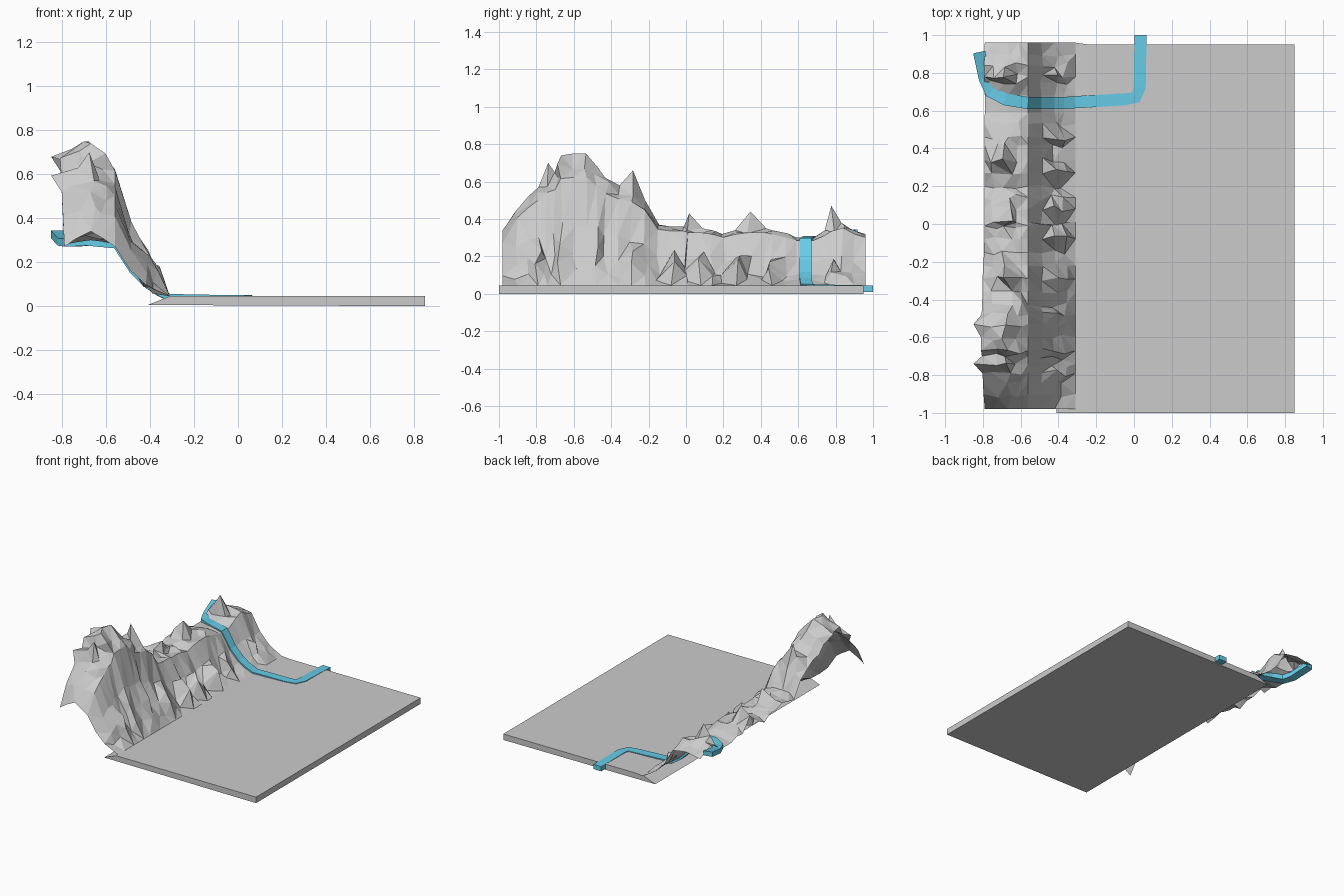
import bpy, bmesh, random
from mathutils import Vector

random.seed(7)
default = bpy.data.objects.get("Cube")
if default:
    bpy.data.objects.remove(default, do_unlink=True)


def material(name, rgb):
    mat = bpy.data.materials.new(name)
    mat.use_nodes = True
    colour = (*rgb, 1)
    mat.diffuse_color = colour
    mat.node_tree.nodes["Principled BSDF"].inputs["Base Color"].default_value = colour
    return mat


rock = material("rock grey", (0.6, 0.6, 0.6))
water = material("water blue", (0.135, 0.6, 0.8))


def finish(bm, name, mat):
    mesh = bpy.data.meshes.new(name)
    bm.to_mesh(mesh)
    bm.free()
    mesh.materials.append(mat)
    obj = bpy.data.objects.new(name, mesh)
    bpy.context.collection.objects.link(obj)
    return obj


def loft(bm, sections, closed):
    """Join a row of equal cross-sections with quads."""
    rings = [[bm.verts.new(p) for p in s] for s in sections]
    count = len(rings[0])
    for a, b in zip(rings, rings[1:]):
        for i in range(count if closed else count - 1):
            j = (i + 1) % count
            bm.faces.new((a[i], a[j], b[j], b[i]))
    if closed:
        bm.faces.new(rings[0][::-1])
        bm.faces.new(rings[-1])


# Flat ground slab with a bevelled edge tucked under the cliff
bm = bmesh.new()
profile = [(-0.41, 0.005), (-0.31, 0.045), (0.85, 0.045), (0.85, 0)]
loft(bm, [[(x, y, z) for x, z in profile] for y in (-1, 0.95)], True)
bmesh.ops.recalc_face_normals(bm, faces=bm.faces)
finish(bm, "ground_slab", rock)

# Cliff skyline: distance along the ridge, ridge height, extra peak height
ridge = [
    (-0.98, 0.34, 0), (-0.9, 0.45, 0), (-0.84, 0.52, 0), (-0.79, 0.57, 0),
    (-0.74, 0.63, 0.07), (-0.7, 0.65, 0), (-0.67, 0.74, 0), (-0.6, 0.75, 0),
    (-0.53, 0.75, 0), (-0.48, 0.68, 0), (-0.43, 0.62, 0), (-0.36, 0.58, 0),
    (-0.29, 0.56, 0.1), (-0.22, 0.5, 0), (-0.15, 0.37, 0), (-0.08, 0.36, 0),
    (-0.01, 0.36, 0), (0.01, 0.35, 0.08), (0.08, 0.35, 0), (0.14, 0.34, 0),
    (0.2, 0.32, 0), (0.27, 0.34, 0), (0.34, 0.35, 0.09), (0.42, 0.35, 0),
    (0.46, 0.34, 0), (0.53, 0.32, 0), (0.59, 0.3, 0), (0.64, 0.3, 0),
    (0.68, 0.3, 0), (0.74, 0.33, 0), (0.78, 0.36, 0.11), (0.84, 0.38, 0),
    (0.9, 0.34, 0), (0.96, 0.32, 0),
]


def cliff_section(index, y, height, peak):
    calm = abs(y - 0.64) < 0.07
    amount = 0 if calm or abs(y) > 0.95 else 1
    wobble = lambda size: random.uniform(-size, size) * amount
    tall = min(max((height - 0.3) / 0.45, 0), 1)
    # the outer rim flares outward beside the highest summit
    flare = 0.06 if y in (-0.74, -0.53) else 0.02 * tall * amount
    rim = 0.28 + 0.4 * tall
    outcrop = amount * (index % 3 == 0) * random.uniform(0.04, 0.12)
    shoulder = height * (0.95 - 0.12 * tall)
    if abs(y + 0.98) < 0.01:
        rim, shoulder = 0.27, 0.27
    return [
        (-0.79 - flare, y, rim + wobble(0.02)),
        (-0.74 + wobble(0.02), y + wobble(0.02), (rim + height) / 2 + peak * 0.4),
        (-0.67 + wobble(0.03), y + wobble(0.01), height + peak),
        (-0.61 + wobble(0.02), y + wobble(0.02), (height + shoulder) / 2 + wobble(0.02)),
        (-0.56, y, shoulder),
        (-0.49 + wobble(0.01), y + wobble(0.015), shoulder * 0.6 + wobble(0.02)),
        (-0.42 + wobble(0.02), y + wobble(0.02), shoulder * 0.36 + outcrop + wobble(0.03)),
        (-0.37 + wobble(0.02), y + wobble(0.02), 0.04 + shoulder * 0.12 + outcrop + wobble(0.02)),
        (-0.31, y, 0.045),
        (-0.24, min(max(y, -1), 0.95), 0.046),
    ]


# Jagged open cliff sheet
bm = bmesh.new()
loft(bm, [cliff_section(i, *row) for i, row in enumerate(ridge)], False)
bmesh.ops.triangulate(bm, faces=bm.faces)
bmesh.ops.recalc_face_normals(bm, faces=bm.faces)
if sum(f.normal.z for f in bm.faces) < 0:
    bmesh.ops.reverse_faces(bm, faces=bm.faces)
finish(bm, "cliff", rock)

# River ribbon running over the cliff, across the ground and off the back edge
course = [Vector(p) for p in (
    (-0.82, 0.91, 0.345), (-0.79, 0.77, 0.31), (-0.76, 0.7, 0.305),
    (-0.68, 0.66, 0.31), (-0.56, 0.64, 0.298), (-0.49, 0.64, 0.185),
    (-0.42, 0.64, 0.117), (-0.37, 0.64, 0.085), (-0.31, 0.645, 0.055),
    (-0.05, 0.66, 0.05), (0.01, 0.67, 0.05), (0.03, 0.72, 0.05),
    (0.035, 1, 0.045),
)]
half_width, depth = 0.032, 0.035
sections = []
for i, p in enumerate(course):
    before, after = course[max(i - 1, 0)], course[min(i + 1, len(course) - 1)]
    along = (after - before).normalized()
    side = Vector((-along.y, along.x, 0)).normalized() * half_width
    down = Vector((0, 0, -depth))
    sections.append([p + side, p - side, p - side + down, p + side + down])
bm = bmesh.new()
loft(bm, sections, True)
bmesh.ops.recalc_face_normals(bm, faces=bm.faces)
finish(bm, "river", water)
